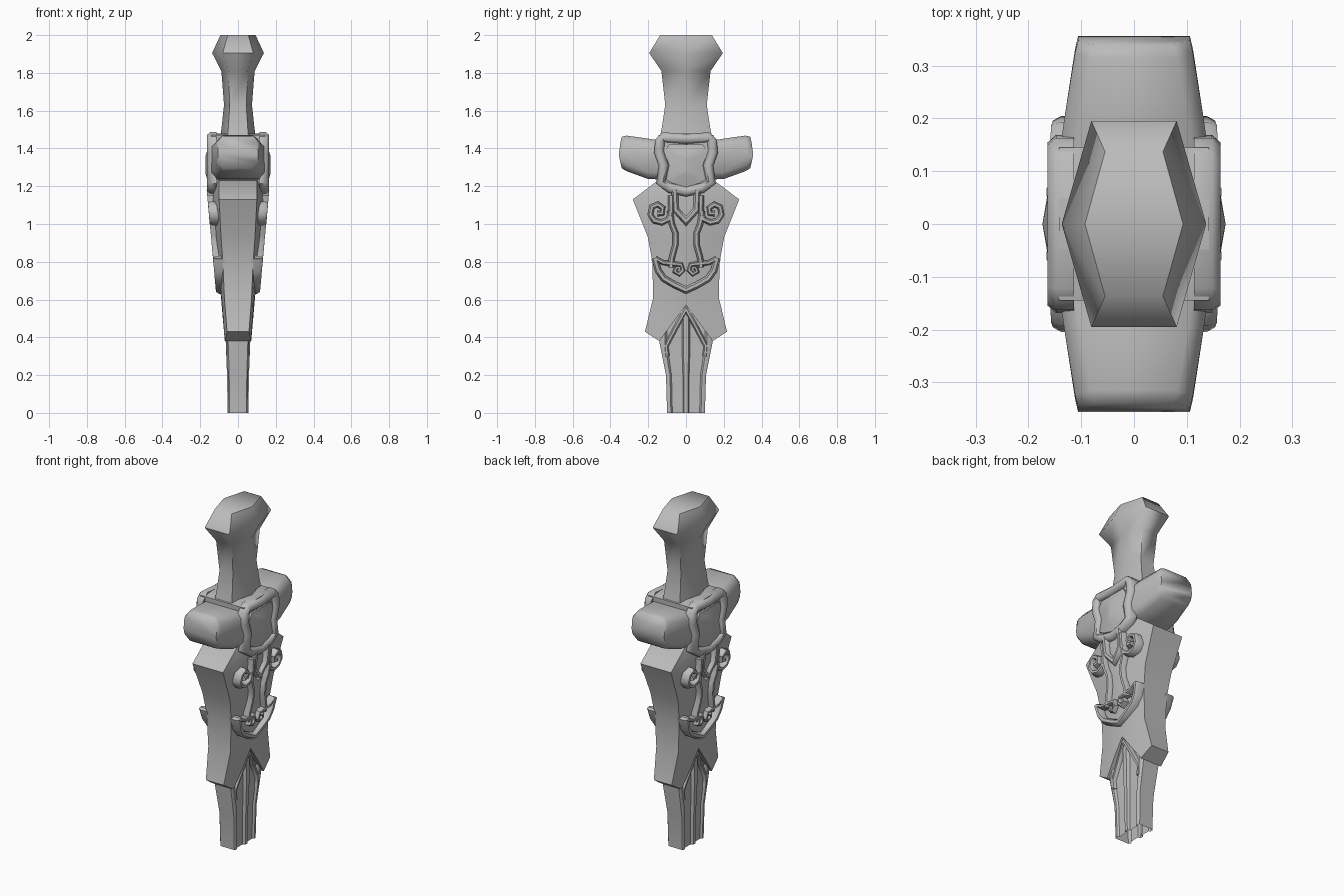
import bpy, bmesh, math
from mathutils import Vector

cube = bpy.data.objects.get("Cube")
if cube:
    bpy.data.objects.remove(cube)

steel = bpy.data.materials.new("plain grey")
steel.use_nodes = True
GREY = (0.5, 0.5, 0.5, 1)
steel.diffuse_color = GREY
steel.node_tree.nodes["Principled BSDF"].inputs["Base Color"].default_value = GREY


def finish(name, bm, mirror=(False, False), angle=65):
    """Turn a bmesh into a smooth shaded object, mirrored in x and y on demand."""
    bmesh.ops.remove_doubles(bm, verts=bm.verts, dist=0.0005)
    bmesh.ops.recalc_face_normals(bm, faces=bm.faces)
    mesh = bpy.data.meshes.new(name)
    bm.to_mesh(mesh)
    bm.free()
    mesh.materials.append(steel)
    ob = bpy.data.objects.new(name, mesh)
    bpy.context.collection.objects.link(ob)
    bpy.ops.object.select_all(action="DESELECT")
    ob.select_set(True)
    bpy.context.view_layer.objects.active = ob
    bpy.ops.object.shade_smooth_by_angle(angle=math.radians(angle))
    if any(mirror):
        mod = ob.modifiers.new("mirror", "MIRROR")
        mod.use_axis = (mirror[0], mirror[1], False)
        mod.merge_threshold = 0.001
    return ob


def loft(name, rings, caps=(True, True), **kw):
    """Skin a list of rings; each cap is a strip joining the ring's two halves."""
    bm = bmesh.new()
    rows = [[bm.verts.new(p) for p in ring] for ring in rings]
    n = len(rows[0])
    for a, b in zip(rows, rows[1:]):
        for i in range(n):
            j = (i + 1) % n
            bm.faces.new((a[i], a[j], b[j], b[i]))
    for row, cap in zip((rows[0], rows[-1]), caps):
        if cap:
            for i in range(n // 2 - 1):
                bm.faces.new((row[i], row[i + 1], row[n - 2 - i], row[n - 1 - i]))
    return finish(name, bm, **kw)


def level(quarter):
    """Full ring from quarter points (x, y, z), the first one at y = 0."""
    side = [(x, -y, z) for x, y, z in reversed(quarter[1:])] + list(quarter)
    return side + [(-x, y, z) for x, y, z in reversed(side)]


def relief_x(z):
    return 0.115 + 0.092 * (z - 0.63)


def ribbon(name, path, width, surface=relief_x, depth=0.06):
    """Raised moulding along (y, z) points; ends on y = 0 are mitred."""
    pts = [Vector(p) for p in path]
    bm = bmesh.new()
    rows = []
    for i, p in enumerate(pts):
        t = (pts[min(i + 1, len(pts) - 1)] - pts[max(i - 1, 0)]).normalized()
        side = Vector((-t.y, t.x))
        if abs(p.x) < 1e-6:
            side = Vector((0, 1 / t.x))
        row = []
        for s, drop in ((-1, depth), (-1, 0.016), (-0.45, 0), (0.45, 0), (1, 0.016), (1, depth)):
            q = p + side * s * width
            row.append(bm.verts.new((surface(p.y) - drop, q.x, q.y)))
        rows.append(row)
    for a, b in zip(rows, rows[1:]):
        for i in range(6):
            j = (i + 1) % 6
            bm.faces.new((a[i], a[j], b[j], b[i]))
    for p, row in ((pts[0], rows[0]), (pts[-1], rows[-1])):
        if abs(p.x) > 1e-6:
            bm.faces.new(row)
    return finish(name, bm, mirror=(True, True), angle=50)


# Six-sided grip and pommel: z, half depth in x, half width in y
grip = [(1.45, .095, .14), (1.51, .087, .128), (1.63, .074, .11), (1.81, .088, .13),
        (1.905, .137, .195), (2.0, .093, .137)]
loft("grip_and_pommel", [level([(x, 0, z), (x * .59, y, z)]) for z, x, y in grip])

# Central guard block
outline = [(0, 1.17), (.09, 1.185), (.135, 1.21), (.125, 1.31), (.145, 1.39), (.145, 1.47), (.09, 1.48)]


def shield(points, x, sy=1, sz=1, mid=1.32):
    side = [(x, y * sy, mid + (z - mid) * sz) for y, z in points]
    return side + [(a, -y, z) for a, y, z in reversed(side)]


loft("guard_block", [shield(outline, x) for x in (-.142, .142)])
ribbon("guard_frame", [(0, 1.45), (.12, 1.46), (.138, 1.44), (.143, 1.38), (.118, 1.31),
                       (.133, 1.22), (.085, 1.19), (0, 1.172)], .026, lambda z: .164, .05)
gem = [(0, 1.195), (.07, 1.215), (.105, 1.235), (.09, 1.31), (.112, 1.385), (.09, 1.42)]
loft("guard_gem", [shield(gem, .13), shield(gem, .152), shield(gem, .164, .5, .65),
                   shield(gem, .173, .03, .4)], mirror=(True, False))

# Guard arms: y at middle, y at top and bottom, half depth, bottom, top
stations = [(.1, .1, .146, 1.235, 1.435), (.2, .2, .132, 1.238, 1.452),
            (.33, .315, .112, 1.28, 1.468), (.356, .34, .106, 1.295, 1.462)]
arm = []
for ym, ye, x, lo, hi in stations:
    half = [(x - .03, ye, lo), (x, (ym + ye) / 2, lo + .035), (x, ym, 1.365),
            (x, (ym + ye) / 2, hi - .035), (x - .03, ye, hi)]
    arm.append(half + [(-a, y, z) for a, y, z in reversed(half)])
loft("guard_arm", arm, mirror=(False, True))

# Body with flared shoulders and a V-shaped notch at the lower end
columns = (0, .33, .65, 1)


def body_level(w, centre, edge, heights):
    return level([(centre + (edge - centre) * t ** 1.5, w * t, z) for t, z in zip(columns, heights)])


body = [body_level(w, c, e, (z,) * 4) for z, w, c, e in
        ((1.23, .15, .13, .1), (1.13, .282, .14, .1), (.93, .202, .122, .09),
         (.8, .178, .108, .08), (.61, .174, .09, .072))]
body.append(body_level(.217, .083, .058, (.57, .475, .38, .43)))
loft("body", body)

# Fluted lower section, hollow at the end
flutes = ((0, .06), (.1, .06), (.16, .044), (.72, .044), (.8, .055), (.92, .055), (1, .048))
loft("fluted_tip", [level([(x * k, y * w, z) for y, x in flutes]) for z, w, k in
                    ((0, .1, .92), (.2, .106, .97), (.37, .14, 1.08), (.53, .14, 1.12))],
     caps=(False, True), angle=40)
ribbon("notch_border", [(0, .548), (.055, .45), (.105, .355), (.1, .3)], .013,
       lambda z: .062 + .08 * max(0, z - .35), .03)

# Scrollwork on both broad sides
ribbon("small_shield", [(.06, 1.18), (.055, 1.075), (0, 1.015)], .018)
ribbon("scroll", [(.08, 1.15), (.078, 1.07), (.092, 1.025), (.13, 1.008), (.168, 1.018), (.189, 1.05),
                  (.18, 1.09), (.15, 1.104), (.123, 1.085), (.127, 1.056), (.152, 1.056)], .016)
ribbon("vine", [(.085, 1.07), (.075, 1.0), (.055, .95), (.056, .89), (.075, .82), (.08, .77)], .016)
ribbon("crest_edge", [(.166, .82), (.148, .755), (.118, .712), (.06, .678), (0, .65)], .018)
ribbon("crest_curl", [(.163, .818), (.12, .795), (.07, .79), (.025, .785), (.016, .755), (.036, .735),
                      (.06, .748), (.05, .768)], .013)
